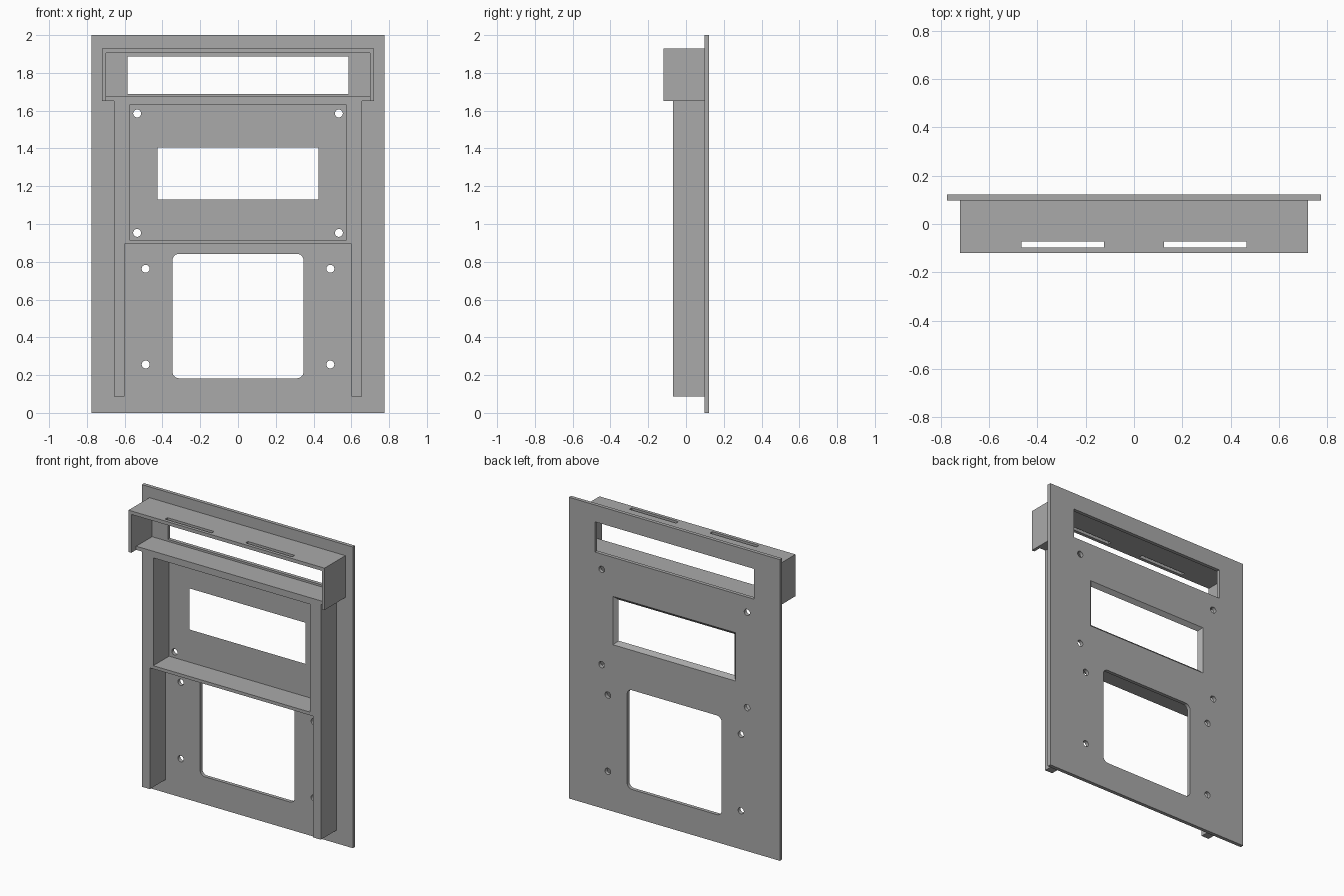
import bpy
import bmesh
from mathutils import Matrix

if "Cube" in bpy.data.objects:
    bpy.data.objects.remove(bpy.data.objects["Cube"], do_unlink=True)

grey = bpy.data.materials.new("mid grey")
grey.use_nodes = True
colour = (0.4, 0.4, 0.4, 1)
grey.diffuse_color = colour
grey.node_tree.nodes["Principled BSDF"].inputs["Base Color"].default_value = colour

FRONT, RAIL, PLATE, BACK = -0.12, -0.068, 0.098, 0.122


def finish(bm, name):
    bmesh.ops.recalc_face_normals(bm, faces=bm.faces)
    mesh = bpy.data.meshes.new(name)
    bm.to_mesh(mesh)
    bm.free()
    mesh.materials.append(grey)
    obj = bpy.data.objects.new(name, mesh)
    bpy.context.collection.objects.link(obj)
    return obj


def box(name, x, y, z, flare=0, corner=0):
    """Box from (min, max) ranges; flare widens the back, corner rounds it in the xz plane."""
    bm = bmesh.new()
    bmesh.ops.create_cube(bm, size=1)
    for v in bm.verts:
        grow = flare if v.co.y > 0 else 0
        side = [1 if c > 0 else -1 for c in v.co]
        v.co = (x[side[0] > 0] + side[0] * grow, y[side[1] > 0],
                z[side[2] > 0] + side[2] * grow)
    if corner:
        edges = [e for e in bm.edges
                 if abs(e.verts[0].co.y - e.verts[1].co.y) > 0.01]
        bmesh.ops.bevel(bm, geom=edges, offset=corner, segments=6,
                        profile=0.5, affect='EDGES')
    return finish(bm, name)


def screw_hole(x, z):
    bm = bmesh.new()
    bmesh.ops.create_cone(bm, cap_ends=True, segments=24, radius1=0.021,
                          radius2=0.021, depth=0.2,
                          matrix=Matrix.Translation((x, 0.11, z))
                          @ Matrix.Rotation(1.570796, 4, 'X'))
    return finish(bm, "hole_cutter")


def boolean(obj, others, operation='DIFFERENCE'):
    bpy.context.view_layer.objects.active = obj
    for other in others:
        mod = obj.modifiers.new("shape", 'BOOLEAN')
        mod.operation = operation
        mod.solver = 'EXACT'
        mod.object = other
        bpy.ops.object.modifier_apply(modifier=mod.name)
        bpy.data.objects.remove(other, do_unlink=True)


def cutter(x, y, z, **shape):
    return box("cutter", x, y, z, **shape)


# Flat face plate with three windows and eight screw holes
plate = box("face_plate", (-0.775, 0.775), (PLATE, BACK), (0, 2))
through = (0, 0.2)
cuts = [
    cutter((-0.584, 0.584), through, (1.687, 1.888)),
    cutter((-0.426, 0.426), (PLATE, BACK), (1.131, 1.404), flare=BACK - PLATE),
    cutter((-0.347, 0.347), through, (0.183, 0.842), corner=0.035),
]
for x, z in ((0.534, 1.585), (0.534, 0.953), (0.489, 0.763), (0.489, 0.256)):
    cuts += [screw_hole(x, z), screw_hole(-x, z)]
boolean(plate, cuts)

# Rails and crossbar around the middle and lower bays
frame = box("rail_frame", (-0.656, 0.656), (RAIL, PLATE), (0.088, 1.66))
boolean(frame, [
    cutter((-0.575, 0.575), (-0.3, 0.3), (0.914, 1.63)),
    cutter((-0.6, 0.6), (-0.3, 0.3), (-0.1, 0.893)),
])

# Projecting hood with a set-back floor and two slots in its roof
hood = box("hood", (-0.72, 0.72), (FRONT, PLATE), (1.65, 1.928))
cuts = [
    cutter((-0.7, 0.7), (-0.3, 0.3), (1.674, 1.905)),
    cutter((-0.7, 0.7), (-0.3, RAIL), (1.6, 1.8)),
]
for low, high in ((-0.467, -0.124), (0.124, 0.467)):
    cuts.append(cutter((low, high), (-0.098, -0.073), (1.85, 2.1)))
boolean(hood, cuts)

# Join hood and rails into one solid surround
boolean(frame, [hood], 'UNION')
frame.name = "surround_frame"
